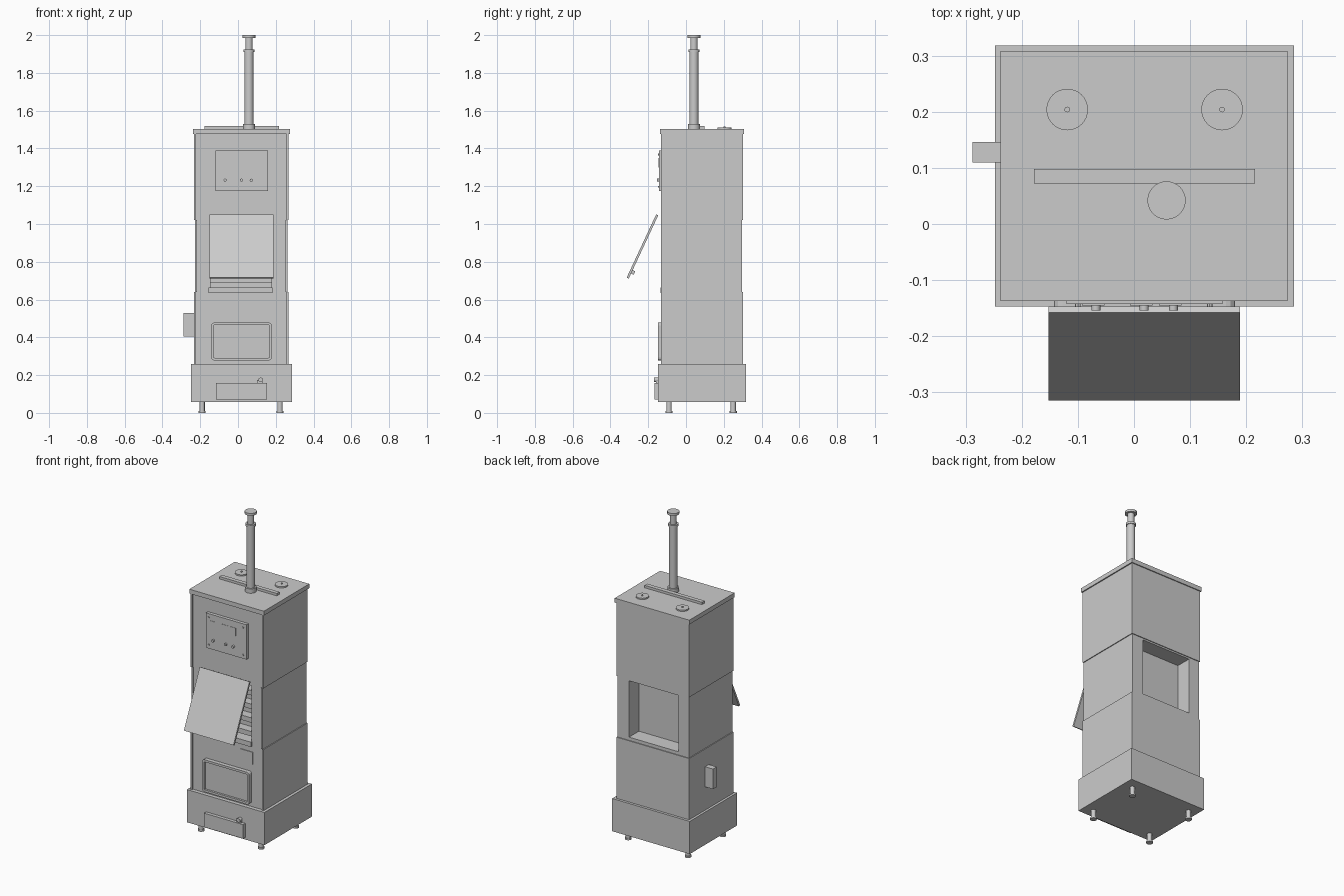
import bpy, bmesh, math
from mathutils import Matrix, Vector

old = bpy.data.objects.get("Cube")
if old:
    bpy.data.objects.remove(old, do_unlink=True)

grey = bpy.data.materials.new("plain_grey")
grey.use_nodes = True
tone = (0.6, 0.6, 0.6, 1)
grey.diffuse_color = tone
grey.node_tree.nodes["Principled BSDF"].inputs["Base Color"].default_value = tone


def finish(name, bm):
    """Turn a bmesh into a named grey object."""
    mesh = bpy.data.meshes.new(name)
    bm.to_mesh(mesh)
    bm.free()
    mesh.materials.append(grey)
    obj = bpy.data.objects.new(name, mesh)
    bpy.context.scene.collection.objects.link(obj)
    return obj


def box_mesh(xs, ys, zs):
    bm = bmesh.new()
    bmesh.ops.create_cube(bm, size=1)
    for v in bm.verts:
        v.co = [lim[0] if c < 0 else lim[1] for c, lim in zip(v.co, (xs, ys, zs))]
    return bm


def box(name, xs, ys, zs):
    return finish(name, box_mesh(xs, ys, zs))


def cylinder(name, centre, radius, length, axis="z", sides=32):
    """Round part starting at centre and running along z, or forward along -y."""
    turn = Matrix.Rotation(math.pi / 2, 4, "X") if axis == "y" else Matrix()
    bm = bmesh.new()
    bmesh.ops.create_cone(bm, cap_ends=True, segments=sides,
                          radius1=radius, radius2=radius, depth=length)
    bmesh.ops.translate(bm, verts=bm.verts, vec=(0, 0, length / 2))
    bmesh.ops.transform(bm, verts=bm.verts, matrix=Matrix.Translation(centre) @ turn)
    obj = finish(name, bm)
    bpy.ops.object.select_all(action="DESELECT")
    obj.select_set(True)
    bpy.context.view_layer.objects.active = obj
    bpy.ops.object.shade_smooth_by_angle()
    return obj


def cut(obj, cutter):
    mod = obj.modifiers.new("cut", "BOOLEAN")
    mod.operation = "DIFFERENCE"
    mod.solver = "EXACT"
    mod.object = cutter
    bpy.context.view_layer.objects.active = obj
    bpy.ops.object.modifier_apply(modifier=mod.name)
    bpy.data.objects.remove(cutter, do_unlink=True)


# Main levels and outline of the body
left, right = -0.233, 0.267
face, lip, back = -0.123, -0.132, 0.302
base_top, seam, shoulder, lid_low, lid_top = 0.26, 0.64, 1.02, 1.476, 1.503
opening = (-0.155, 0.183)

# Stacked body sections, the middle one slightly slimmer
box("base", (-0.248, 0.285), (-0.147, 0.318), (0.057, base_top))
slim = 0.005
sections = (("lower_body", 0, base_top, seam),
            ("middle_body", slim, seam, shoulder),
            ("upper_body", 0, shoulder, lid_low))
for name, inset, low, high in sections:
    xs = (left + inset, right - inset)
    body = box(name, xs, (face, back - inset), (low, high))
    for side, x, way in (("right", xs[0], 1), ("left", xs[1], -1)):
        box(f"{name}_{side}_trim", sorted((x, x + way * 0.01)),
            (lip, face), (low, high))
    if name == "middle_body":
        # Rear niche and front opening
        cut(body, box("niche_cutter", opening, (0.2, 0.4), (0.66, 1.01)))
        cut(body, box("opening_cutter", (-0.145, 0.178), (-0.2, -0.06), (0.665, 1.01)))
box("lid", (-0.238, 0.274), (-0.137, 0.308), (lid_low, lid_top))

# Front opening: slats and sill
for i in range(4):
    z = 0.69 + 0.085 * i
    box(f"slat_{i + 1}", (-0.145, 0.178), (-0.115, -0.06), (z, z + 0.03))
box("opening_sill", opening, (-0.136, face), (0.635, 0.665))

# Tilted flap with an inner catch
flap_mesh = box_mesh((-0.152, 0.189), (-0.012, 0), (-0.37, 0))
hinge = Vector((0, -0.147, 1.046))
swing = Matrix.Translation(hinge) @ Matrix.Rotation(math.radians(-25), 4, "X")
bmesh.ops.transform(flap_mesh, verts=flap_mesh.verts, matrix=swing)
finish("flap", flap_mesh)
catch_mesh = box_mesh((0, 0.04), (0, 0.015), (-0.34, -0.32))
bmesh.ops.transform(catch_mesh, verts=catch_mesh.verts, matrix=swing)
finish("flap_catch", catch_mesh)

# Control panel with meters, knobs and corner bolts
panel_front = -0.143
box("control_panel", (-0.12, 0.158), (panel_front, face), (1.174, 1.39))
for i, x in enumerate((-0.068, 0.018, 0.07)):
    box(f"meter_{i + 1}", (x - 0.025, x + 0.015), (panel_front - 0.002, panel_front),
        (1.3, 1.35))
    cylinder(f"knob_{i + 1}", (x, panel_front, 1.232), 0.008, 0.011, "y", 16)
for x in (-0.1, 0.135):
    for z in (1.197, 1.367):
        cylinder("panel_bolt", (x, panel_front, z), 0.005, 0.005, "y", 12)

# Fire door: rounded frame with a sunken pane
door = box_mesh((-0.143, 0.18), (-0.148, face), (0.278, 0.478))
corners = [e for e in door.edges
           if abs(e.verts[0].co.y - e.verts[1].co.y) > 0.01]
bmesh.ops.bevel(door, geom=corners, offset=0.016, segments=3, profile=0.5,
                affect="EDGES")
front = min(door.faces, key=lambda f: f.calc_center_median().y)
bmesh.ops.inset_region(door, faces=[front], thickness=0.014)
hole = bmesh.ops.extrude_face_region(door, geom=[front])["geom"]
bmesh.ops.translate(door, verts=[v for v in hole if isinstance(v, bmesh.types.BMVert)],
                    vec=(0, 0.013, 0))
if front.is_valid:
    bmesh.ops.delete(door, geom=[front], context="FACES_ONLY")
bmesh.ops.recalc_face_normals(door, faces=door.faces)
finish("fire_door", door)
box("door_plate", (0.1, 0.19), (face - 0.004, face), (0.525, 0.6))

# Ash drawer and its knob
box("ash_drawer", (-0.116, 0.153), (-0.168, -0.147), (0.07, 0.157))
box("drawer_catch", (0.1, 0.13), (-0.158, -0.147), (0.157, 0.175))
cylinder("drawer_knob", (0.12, -0.147, 0.175), 0.012, 0.022, "y", 16)

# Side box
box("side_box", (-0.288, left), (0.11, 0.146), (0.405, 0.53))

# Legs with feet
for x in (-0.19, 0.222):
    for y in (-0.09, 0.25):
        cylinder("leg", (x, y, 0), 0.014, 0.06, sides=20)
        cylinder("foot", (x, y, 0), 0.019, 0.01, sides=20)

# Top fittings: bar and two round covers
box("top_bar", (-0.178, 0.216), (0.072, 0.098), (lid_top, lid_top + 0.015))
for x in (-0.119, 0.157):
    cylinder("round_cover", (x, 0.204, lid_top), 0.037, 0.008)
    cylinder("cover_stud", (x, 0.204, lid_top), 0.005, 0.014, sides=12)

# Chimney, built as stacked rings
for name, radius, low, high in (("chimney_flange", 0.032, lid_top, 1.53),
                                ("chimney_pipe", 0.024, 1.53, 1.91),
                                ("chimney_collar", 0.029, 1.91, 1.924),
                                ("chimney_neck", 0.019, 1.924, 1.985),
                                ("chimney_cap", 0.034, 1.985, 2)):
    cylinder(name, (0.058, 0.042, low), radius, high - low)
